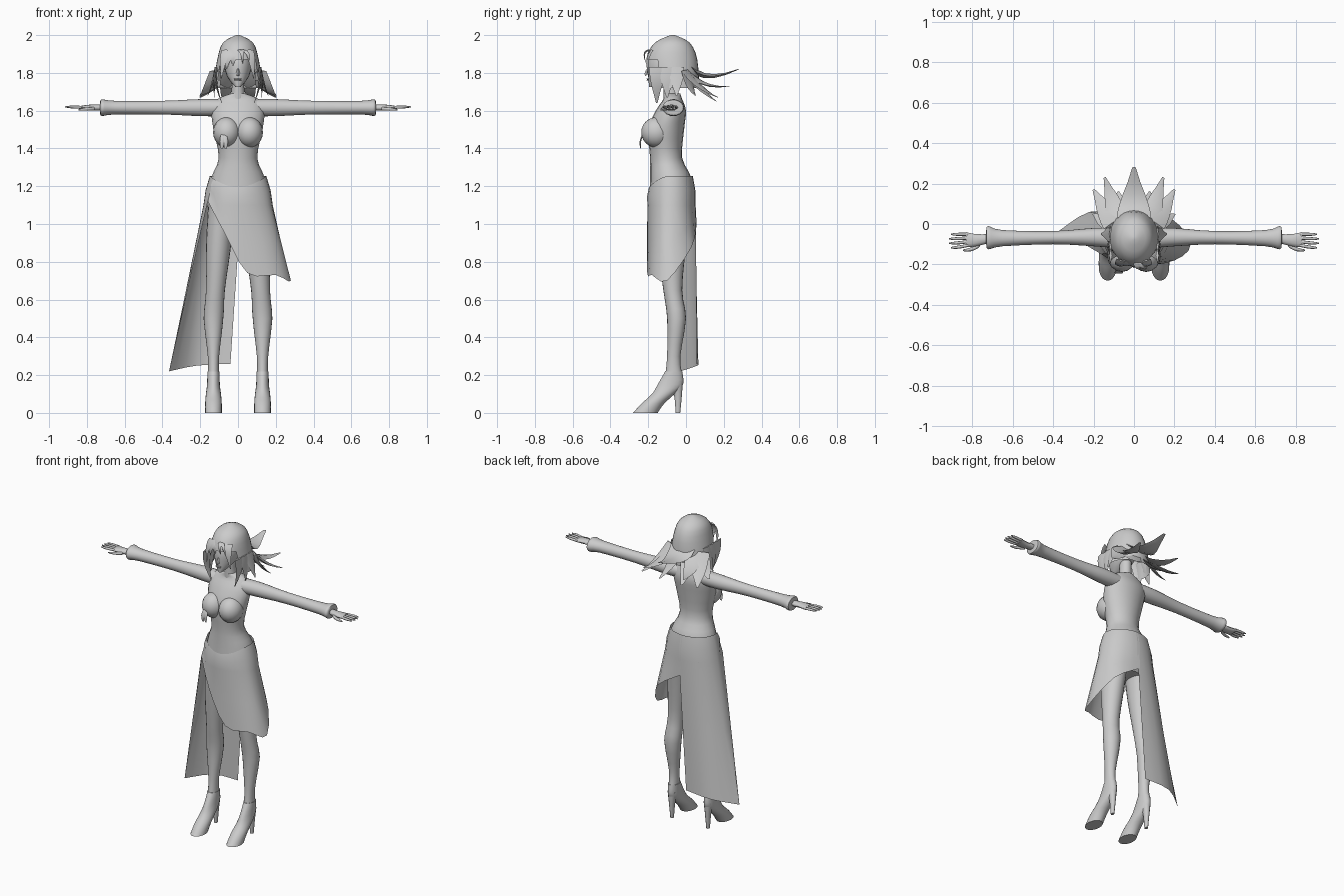
import bpy, bmesh
from math import sin, cos, tau, radians
from mathutils import Vector

cube = bpy.data.objects.get("Cube")
if cube:
    bpy.data.objects.remove(cube, do_unlink=True)

colour = (0.6, 0.6, 0.6, 1)
grey = bpy.data.materials.new("plain grey")
grey.use_nodes = True
grey.diffuse_color = colour
grey.node_tree.nodes["Principled BSDF"].inputs["Base Color"].default_value = colour


def finish(name, bm, mirror=False):
    """Turn a bmesh into a smooth shaded object."""
    bmesh.ops.recalc_face_normals(bm, faces=bm.faces)
    mesh = bpy.data.meshes.new(name)
    bm.to_mesh(mesh)
    bm.free()
    mesh.materials.append(grey)
    mesh.shade_smooth()
    mesh.set_sharp_from_angle(angle=radians(50))
    obj = bpy.data.objects.new(name, mesh)
    bpy.context.collection.objects.link(obj)
    if mirror:
        obj.modifiers.new("mirror", "MIRROR")


def spline(points, steps=3):
    """Smooth curve through points of any dimension."""
    points = [Vector(point) for point in points]
    padded = [points[0]] + points + [points[-1]]
    curve = []
    for before, start, end, after in zip(padded, padded[1:], padded[2:], padded[3:]):
        for step in range(steps):
            t = step / steps
            ease = t * t * (3 - 2 * t)
            leave = (end - before) * t * (1 - t) ** 2 / 2
            arrive = (after - start) * t * t * (1 - t) / 2
            curve.append(start.lerp(end, ease) + leave - arrive)
    return curve + [points[-1]]


def bridge(bm, rows, closed=True):
    """Join rows of vertices with quads, capping closed tubes."""
    count = len(rows[0])
    for lower, upper in zip(rows, rows[1:]):
        for i in range(count if closed else count - 1):
            j = (i + 1) % count
            bm.faces.new((lower[i], lower[j], upper[j], upper[i]))
    if closed:
        bm.faces.new(rows[0])
        bm.faces.new(rows[-1])


def loft(bm, rings, centre=lambda along: 0, sideways=False, sides=20):
    """Rings are (position along axis, radius, front y, back y)."""
    rows = []
    for along, radius, front, back in spline(rings):
        row = []
        for k in range(sides):
            angle = tau * k / sides
            across = centre(along) + radius * cos(angle)
            y = (front + back) / 2 + (back - front) / 2 * sin(angle)
            row.append(bm.verts.new((along, y, across) if sideways else (across, y, along)))
        rows.append(row)
    bridge(bm, rows)


def lofted(name, rings, mirror=False, **options):
    bm = bmesh.new()
    loft(bm, rings, **options)
    finish(name, bm, mirror)


def strand(bm, base, mid, tip, width, thick, side, taper=True):
    """Curved lock of hair, or a round ended finger when not tapered."""
    base, mid, tip, side = Vector(base), Vector(mid), Vector(tip), Vector(side).normalized()
    sides = 4 if taper else 8
    rows = []
    for step in range(6):
        t = step / 5
        point = base.lerp(mid, t).lerp(mid.lerp(tip, t), t)
        up = (mid - base).lerp(tip - mid, t).cross(side).normalized()
        size = max(1 - t ** (2 if taper else 6), 0.1 if taper else 0.4)
        row = []
        for k in range(sides):
            angle = tau * k / sides
            offset = side * width * cos(angle) + up * thick * sin(angle)
            row.append(bm.verts.new(point + offset * size))
        rows.append(row)
    bridge(bm, rows)


def cloth(name, columns):
    """Columns (angle, hem x, hem y, hem z) hang from the waist over the hip."""
    bm = bmesh.new()
    rows = []
    for angle, *hem in columns:
        hem = Vector(hem)
        c, s = cos(radians(angle)), sin(radians(angle))
        dip = max(0, -s) ** 2
        waist = Vector((.15 * c, .116 * s - .08, 1.255 - .06 * dip))
        hip = Vector((.184 * c, .128 * s - .077, 1.1))
        if hem.z > 1.05:
            hip = waist.lerp(hem, .5)
        bulge = Vector((c, s, 0)) * .006
        row = [waist, waist.lerp(hip, .5) + bulge, hip, hip.lerp(hem, .5), hem]
        rows.append([bm.verts.new(point) for point in row])
    bridge(bm, rows, closed=False)
    finish(name, bm)


# Torso, neck and bust
lofted("torso", [
    (1, .09, -.14, .01), (1.1, .165, -.19, .04), (1.24, .143, -.19, .03),
    (1.35, .102, -.19, -.02), (1.5, .13, -.2, -.01), (1.6, .14, -.16, 0),
    (1.66, .11, -.12, -.02), (1.69, .04, -.12, -.03)])
lofted("neck", [(1.64, .05, -.12, -.03), (1.7, .034, -.12, -.04), (1.78, .034, -.12, -.04)])
bm = bmesh.new()
bmesh.ops.create_uvsphere(bm, u_segments=16, v_segments=12, radius=.08)
bmesh.ops.scale(bm, vec=(.9, 1, 1), verts=bm.verts)
bmesh.ops.translate(bm, vec=(.06, -.157, 1.485), verts=bm.verts)
finish("bust", bm, mirror=True)

# Ribbon ends hanging below the bust
bm = bmesh.new()
for x in (-.085, -.065):
    strand(bm, (-.075, -.22, 1.48), (x, -.25, 1.45), (x, -.24, 1.4), .014, .004, (1, 0, 0), taper=False)
finish("chest_ribbon", bm)


# Sleeves with flared cuffs
def arm_height(along):
    return 1.616


lofted("sleeve", [
    (.08, .045, -.12, -.02), (.2, .045, -.11, -.02), (.4, .036, -.1, -.035),
    (.65, .036, -.11, -.03), (.72, .044, -.125, -.01), (.73, .03, -.1, -.03)],
    mirror=True, centre=arm_height, sideways=True)

# Palm, four fanned fingers and a thumb
bm = bmesh.new()
loft(bm, [(.7, .016, -.09, -.05), (.78, .016, -.11, -.05), (.83, .01, -.115, -.04)],
     centre=arm_height, sideways=True, sides=12)
for finger in range(4):
    root, spread = .018 * finger - .105, .022 * finger - .117
    reach = .92 - .01 * abs(finger - 1.5)
    strand(bm, (.82, root, 1.617), (.87, spread, 1.62), (reach, spread, 1.62),
           .008, .008, (0, 1, 0), taper=False)
strand(bm, (.76, -.1, 1.61), (.79, -.13, 1.61), (.845, -.13, 1.605), .01, .009, (0, 1, 0), taper=False)
finish("hand", bm, mirror=True)


# Legs that spread towards the knee, with high heeled shoes
def leg_line(height):
    return .13 - .07 * max(0, height - .5)


lofted("leg", [
    (1.1, .07, -.17, .03), (.88, .066, -.15, 0), (.65, .05, -.12, -.02),
    (.5, .052, -.1, 0), (.3, .03, -.1, -.03), (.2, .03, -.11, -.02)],
    mirror=True, centre=leg_line)
lofted("shoe", [
    (.22, .032, -.11, -.02), (.15, .034, -.15, -.015), (.1, .04, -.18, -.06),
    (.05, .044, -.235, -.115), (0, .044, -.28, -.15)], mirror=True, centre=leg_line)
lofted("shoe_heel", [(.17, .03, -.09, -.015), (.1, .018, -.065, -.02), (0, .01, -.055, -.03)],
       mirror=True, centre=leg_line, sides=10)

# Wrap skirt: short slanted front, long train behind the right leg
slit_top = (-.16, -.15, 1.12)
cloth("short_skirt_panel", spline([
    (-150, *slit_top), (-115, -.07, -.2, .95), (-85, .05, -.205, .74), (-40, .2, -.18, .73),
    (-14, .28, -.1, .7), (40, .18, .03, .88), (90, 0, .056, 1)]))
train = spline([(85, -.04, .056, .26), (130, -.22, .06, .25), (190, -.365, -.03, .22)])
cloth("long_skirt_panel", train + [(210, *slit_top)])

# Head with nose and lips
lofted("head", [
    (1.726, .014, -.195, -.165), (1.78, .057, -.2, -.05), (1.86, .074, -.2, .02), (1.95, .05, -.16, 0)])
bm = bmesh.new()
strand(bm, (0, -.206, 1.79), (0, -.213, 1.8), (0, -.194, 1.835), .011, .012, (1, 0, 0))
for lip in (1.762, 1.768):
    strand(bm, (-.018, -.199, lip), (0, -.211, lip), (.018, -.199, lip), .003, .004, (0, 0, 1), taper=False)
finish("nose_and_lips", bm)

# Hair cap, open at the face and underneath
bm = bmesh.new()
loft(bm, [(2, .01, -.08, -.06), (1.96, .08, -.165, .02), (1.87, .11, -.21, .06), (1.72, .135, -.18, .07)],
     sides=32)
opening = []
for face in bm.faces:
    middle = face.calc_center_median()
    if middle.z < 1.87 and (middle.y < -.145 or len(face.verts) > 4):
        opening.append(face)
bmesh.ops.delete(bm, geom=opening, context="FACES")
finish("hair_cap", bm)

# Fringe and loose curls over the forehead
bm = bmesh.new()
for x, drop in ((-.08, .15), (-.055, .1), (-.025, .08), (.075, .15)):
    strand(bm, (x * .8, -.18, 1.92), (x, -.22, 1.88), (x * 1.1, -.195, 1.92 - drop),
           .024, .005, (1, 5 * x, 0))
for x in (.025, .06):
    strand(bm, (x / 3, -.19, 1.92), (x, -.24, 1.92), (x, -.21, 1.85), .014, .005, (1, 0, 0))
finish("fringe", bm)

# Locks framing the face
bm = bmesh.new()
for x, y, z in ((.085, -.155, 1.64), (.125, -.1, 1.67), (.16, -.05, 1.68)):
    strand(bm, (.115, y, 1.83), (.13, y, 1.75), (x, y, z), .04, .008, (0, 1, 0))
finish("side_locks", bm, mirror=True)

# Fan of spikes swept back from the nape
bm = bmesh.new()
for x, y, z in ((.2, .05, 1.68), (.2, .17, 1.67), (.145, .23, 1.73), (.08, .16, 1.65)):
    strand(bm, (x / 2, 0, 1.81), (x * .7, y * .4, 1.71), (x, y, z), .055, .012, (1, -.5, 0))
finish("back_spikes", bm, mirror=True)
bm = bmesh.new()
strand(bm, (0, .03, 1.83), (0, .09, 1.74), (0, .28, 1.82), .085, .016, (1, 0, 0))
finish("centre_spike", bm)
